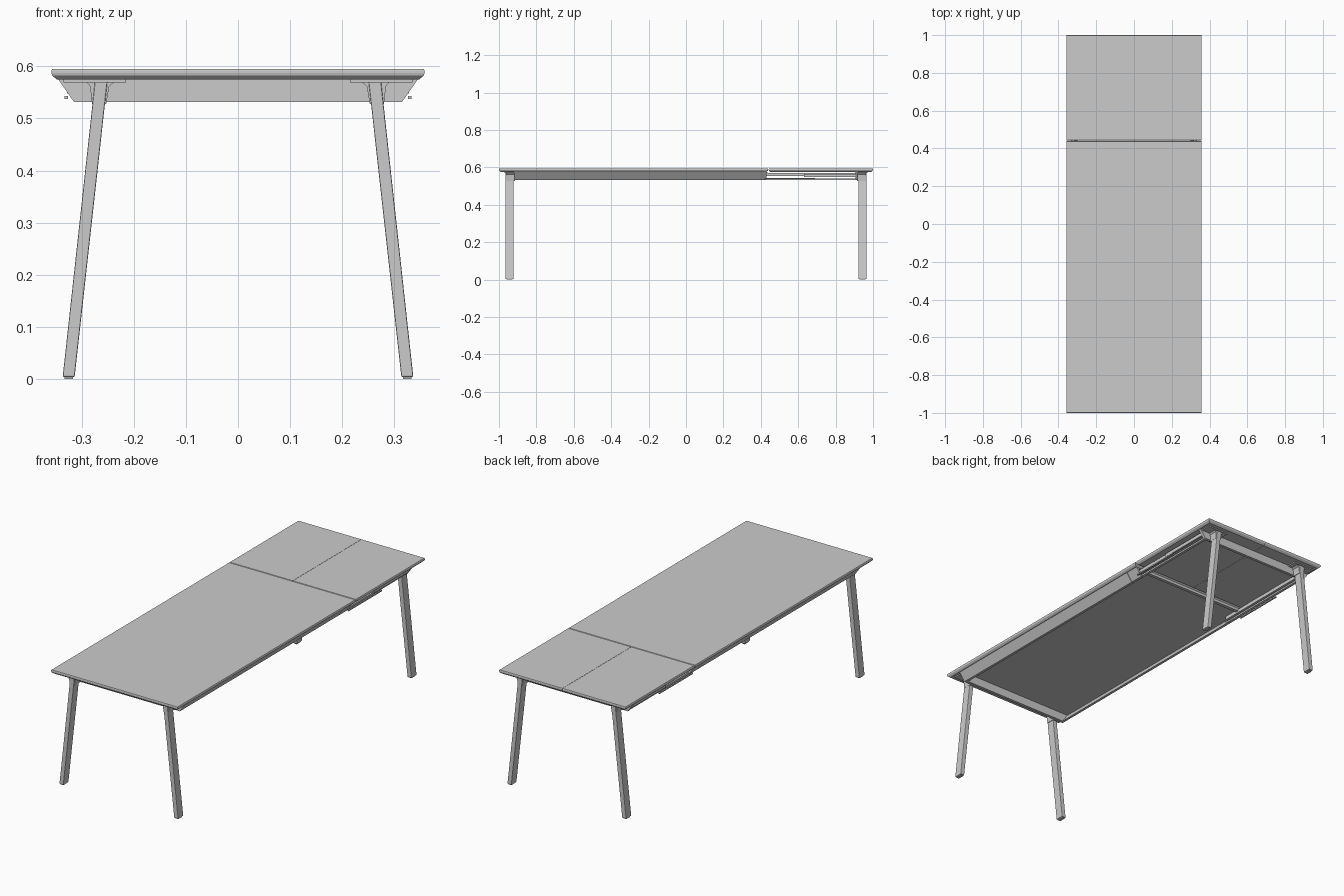
import bpy, bmesh

if "Cube" in bpy.data.objects:
    bpy.data.objects.remove(bpy.data.objects["Cube"])


def finish(name, bm, mirror_x=False, mirror_y=False, bevel=0.0):
    bmesh.ops.recalc_face_normals(bm, faces=bm.faces[:])
    mesh = bpy.data.meshes.new(name)
    bm.to_mesh(mesh)
    bm.free()
    obj = bpy.data.objects.new(name, mesh)
    bpy.context.collection.objects.link(obj)
    if bevel:
        m = obj.modifiers.new("soft_edges", 'BEVEL')
        m.width, m.segments = bevel, 2
    if mirror_x or mirror_y:
        m = obj.modifiers.new("mirror", 'MIRROR')
        m.use_axis = (mirror_x, mirror_y, False)
        m.use_mirror_merge = False
    return obj


def loft(bm, rings):
    """Join equal-length rings of points and cap both ends."""
    vs = [[bm.verts.new(p) for p in ring] for ring in rings]
    n = len(vs[0])
    for a, b in zip(vs, vs[1:]):
        for i in range(n):
            j = (i + 1) % n
            bm.faces.new((a[i], a[j], b[j], b[i]))
    bm.faces.new(vs[0])
    bm.faces.new(vs[-1])


def prism(name, profile, y0, y1, **kw):
    """Extrude an (x, z) profile along y."""
    bm = bmesh.new()
    loft(bm, [[(x, y, z) for x, z in profile] for y in (y0, y1)])
    return finish(name, bm, **kw)


def bar(name, x0, x1, y0, y1, z0, z1, **kw):
    return prism(name, [(x0, z0), (x1, z0), (x1, z1), (x0, z1)], y0, y1, **kw)


def panel(name, x0, x1, y0, y1, sides, mirror_x=False):
    """Top panel; sides scales the edge profile inset for x0, x1, y0, y1."""
    a, b, c, d = sides
    rings = []
    for inset, z in ((0.010, 0.575), (0.001, 0.583), (0.0, 0.587),
                     (0.0, 0.592), (0.0015, 0.595)):
        l, r = x0 + a * inset, x1 - b * inset
        f, k = y0 + c * inset, y1 - d * inset
        rings.append([(l, f, z), (r, f, z), (r, k, z), (l, k, z)])
    bm = bmesh.new()
    loft(bm, rings)
    return finish(name, bm, mirror_x)


# Table top: fixed panel and a split extension leaf
panel("main_top", -0.358, 0.358, -1.0, 0.439, (1, 1, 1, 1))
panel("leaf_top", 0.0006, 0.358, 0.442, 1.0, (0, 1, 1, 1), True)

# Sloping side aprons with a separate end guide
slope = [(0.345, 0.575), (0.315, 0.532), (0.302, 0.532), (0.332, 0.575)]
prism("side_apron", slope, -0.92, 0.357, mirror_x=True)
prism("side_apron_guide", slope, 0.359, 0.43, mirror_x=True)

# Trapezoid end aprons
end = [(-0.345, 0.575), (0.345, 0.575), (0.315, 0.532), (-0.315, 0.532)]
prism("front_apron", end, -0.92, -0.905)
prism("back_apron", end, 0.905, 0.92)

# Extension slides and pull rods under the leaf
bar("upper_slide", 0.300, 0.318, 0.34, 0.905, 0.553, 0.571, mirror_x=True)
bar("lower_slide", 0.300, 0.314, 0.34, 0.905, 0.533, 0.542, mirror_x=True)
bar("outer_slide", 0.318, 0.328, 0.63, 0.905, 0.548, 0.566, mirror_x=True)
bar("pull_rod", 0.326, 0.333, 0.42, 0.69, 0.537, 0.543, mirror_x=True)
bar("seam_crossbar", -0.31, 0.31, 0.420, 0.437, 0.562, 0.576)

# Splayed legs with small feet
prism("leg", [(0.2505, 0.572), (0.2745, 0.572), (0.3365, 0.004), (0.3135, 0.004)],
      0.922, 0.965, mirror_x=True, mirror_y=True, bevel=0.0025)
bar("foot_glide", 0.317, 0.333, 0.928, 0.959, 0.0, 0.005,
    mirror_x=True, mirror_y=True)

# Flared leg brackets with a mounting plate under the top
bar("leg_plate", 0.215, 0.335, 0.905, 0.970, 0.569, 0.576,
    mirror_x=True, mirror_y=True)
prism("leg_bracket",
      [(0.236, 0.571), (0.292, 0.571), (0.284, 0.562), (0.280, 0.528),
       (0.253, 0.528), (0.247, 0.562)],
      0.915, 0.962, mirror_x=True, mirror_y=True)
